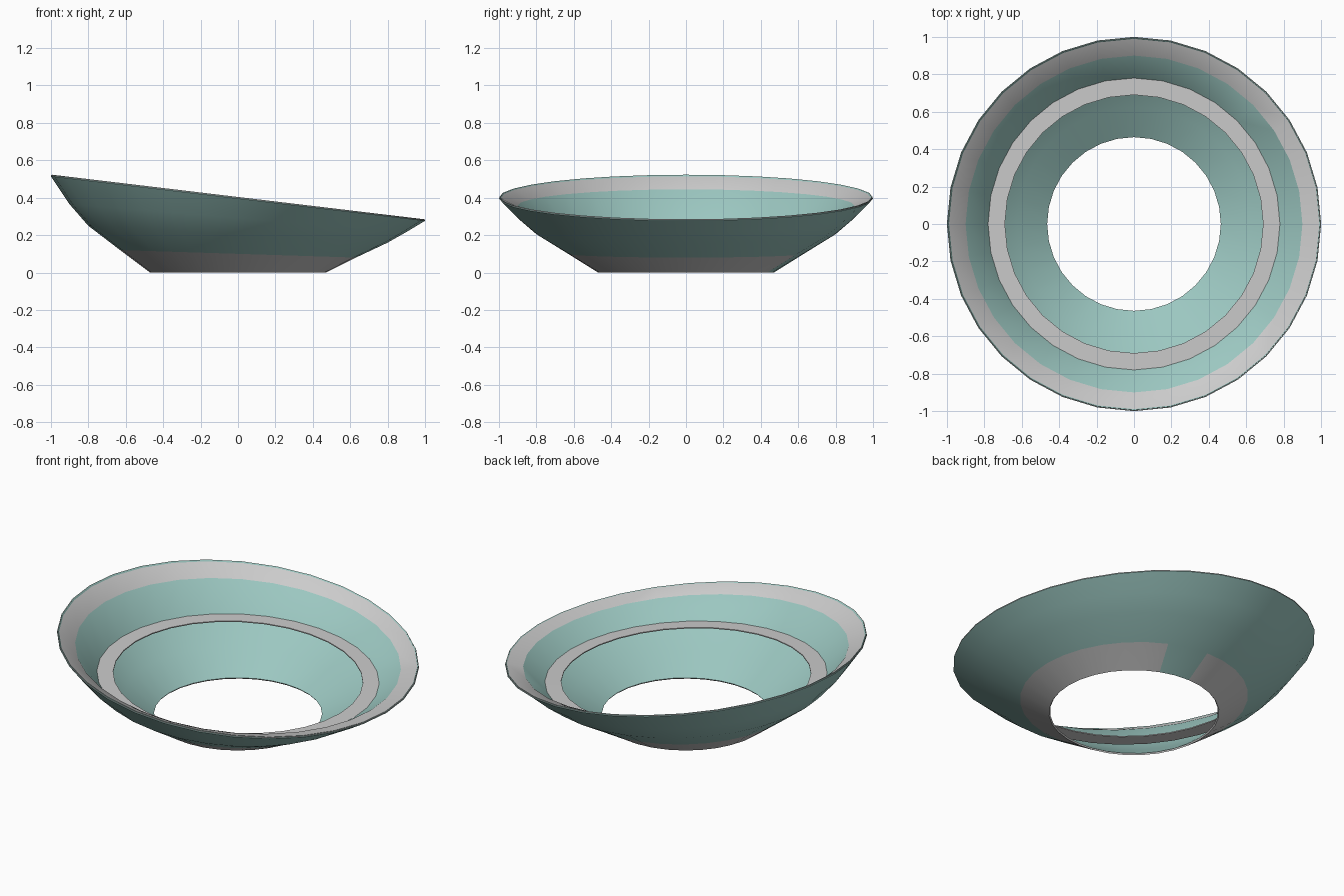
import bpy, bmesh, math

if "Cube" in bpy.data.objects:
    bpy.data.objects.remove(bpy.data.objects["Cube"])

SIDES = 32

teal = bpy.data.materials.new("teal")
teal.diffuse_color = (0.33, 0.57, 0.53, 1)
teal.use_nodes = True
teal.node_tree.nodes["Principled BSDF"].inputs["Base Color"].default_value = teal.diffuse_color
grey = bpy.data.materials.new("grey")
grey.diffuse_color = (0.8, 0.8, 0.8, 1)
grey.use_nodes = True
grey.node_tree.nodes["Principled BSDF"].inputs["Base Color"].default_value = grey.diffuse_color


def lathe(name, profile, bands, closed=True, patch=None):
    """Ring lathe; profile = (radius, z on -x side, z on +x side).
    bands = set of grey strip indices; patch = segments left teal."""
    bm = bmesh.new()
    rings = []
    for r, z_left, z_right in profile:
        ring = []
        for i in range(SIDES):
            a = 2 * math.pi * i / SIDES
            w = (1 - math.cos(a)) / 2
            ring.append(bm.verts.new((r * math.cos(a), r * math.sin(a),
                                      z_left * w + z_right * (1 - w))))
        rings.append(ring)
    n = len(rings)
    for k in range(n if closed else n - 1):
        a, b = rings[k], rings[(k + 1) % n]
        for i in range(SIDES):
            j = (i + 1) % SIDES
            f = bm.faces.new((a[i], a[j], b[j], b[i]))
            f.material_index = int(k in bands and i not in (patch or ()))
    bmesh.ops.recalc_face_normals(bm, faces=bm.faces[:])
    me = bpy.data.meshes.new(name)
    bm.to_mesh(me)
    bm.free()
    me.materials.append(teal)
    me.materials.append(grey)
    ob = bpy.data.objects.new(name, me)
    bpy.context.collection.objects.link(ob)
    bpy.ops.object.select_all(action='DESELECT')
    ob.select_set(True)
    bpy.context.view_layer.objects.active = ob
    bpy.ops.object.shade_smooth_by_angle(angle=math.radians(25))
    return ob


# outer wall of the dish, open at the bottom, with a tilted rim
outer = [(0.47, 0.0, 0.0), (0.63, 0.12, 0.08), (0.80, 0.25, 0.16),
         (0.90, 0.365, 0.217), (1.0, 0.515, 0.277)]
inner = [(r - 0.006, zl + 0.008, zr + 0.008) for r, zl, zr in reversed(outer)]
last = len(outer) + len(inner) - 1
lathe("dish_wall", outer + inner, {0, last}, patch=(6, 7))

# inner insert: sloping lip, side wall and flat shelf
insert = [(0.998, 0.522, 0.284), (0.90, 0.445, 0.270),
          (0.78, 0.267, 0.189), (0.69, 0.263, 0.194)]
under = [(r, zl - 0.006, zr - 0.006) for r, zl, zr in reversed(insert)]
lathe("rim_insert", insert + under, {0, 2, 3, 4, 6, 7})
